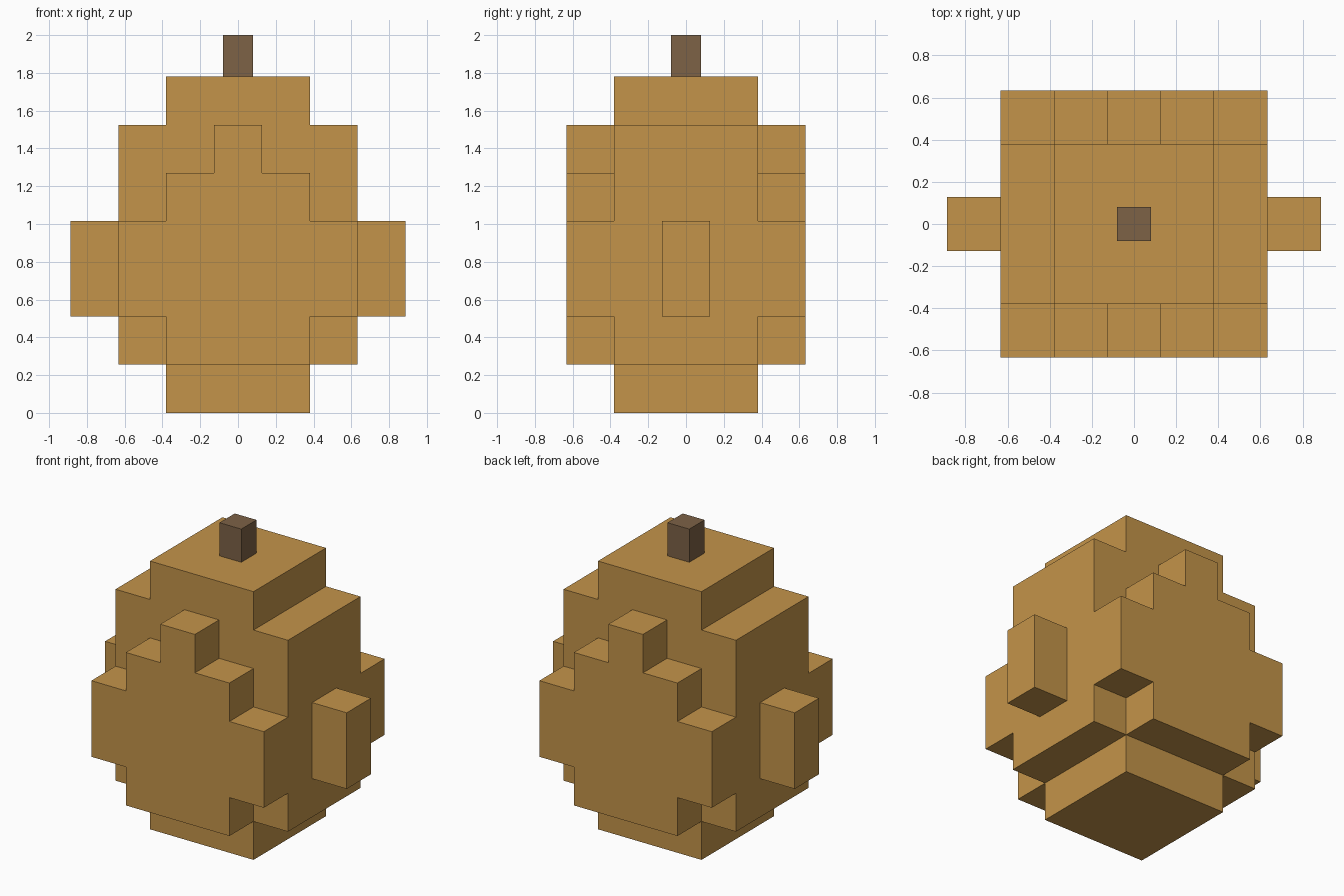
import bpy, bmesh

if "Cube" in bpy.data.objects:
    bpy.data.objects.remove(bpy.data.objects["Cube"])

# Shared block grid: half widths and heights
A, B, C, D = 0.127, 0.38, 0.633, 0.887
Z = [0.0, 0.255, 0.51, 1.015, 1.27, 1.525, 1.78, 2.0]


def material(name, rgb):
    m = bpy.data.materials.new(name)
    m.diffuse_color = (*rgb, 1.0)
    m.use_nodes = True
    m.node_tree.nodes["Principled BSDF"].inputs["Base Color"].default_value = m.diffuse_color
    return m


golden = material("golden_brown", (0.552, 0.296, 0.068))
bark = material("bark_brown", (0.205, 0.122, 0.061))


def slab(name, half_profile, y0, y1, mat, x_offset=0.0):
    """Mirror a right-hand (x, z) outline, then extrude it from y0 to y1."""
    outline = half_profile + [(-x, z) for x, z in reversed(half_profile)]
    bm = bmesh.new()
    face = bm.faces.new([bm.verts.new((x + x_offset, y0, z)) for x, z in outline])
    ext = bmesh.ops.extrude_face_region(bm, geom=[face])
    moved = [v for v in ext["geom"] if isinstance(v, bmesh.types.BMVert)]
    bmesh.ops.translate(bm, vec=(0, y1 - y0, 0), verts=moved)
    bmesh.ops.recalc_face_normals(bm, faces=bm.faces[:])
    mesh = bpy.data.meshes.new(name)
    bm.to_mesh(mesh)
    bm.free()
    mesh.materials.append(mat)
    obj = bpy.data.objects.new(name, mesh)
    bpy.context.collection.objects.link(obj)
    return obj


# Main body with narrower base and crown
slab("body", [(B, Z[0]), (B, Z[1]), (C, Z[1]), (C, Z[5]), (B, Z[5]), (B, Z[6])],
     -B, B, golden)

# Stepped panels on the front and back
panel = [(B, Z[1]), (B, Z[2]), (C, Z[2]), (C, Z[3]),
         (B, Z[3]), (B, Z[4]), (A, Z[4]), (A, Z[5])]
for name, s in (("front_panel", -1), ("back_panel", 1)):
    slab(name, panel, s * B, s * C, golden)

# Small blocks on the left and right
half = (D - C) / 2
for name, s in (("left_block", -1), ("right_block", 1)):
    slab(name, [(half, Z[2]), (half, Z[3])], -A, A, golden, s * (C + D) / 2)

# Stem
slab("stem", [(0.08, Z[6]), (0.08, Z[7])], -0.08, 0.08, bark)
